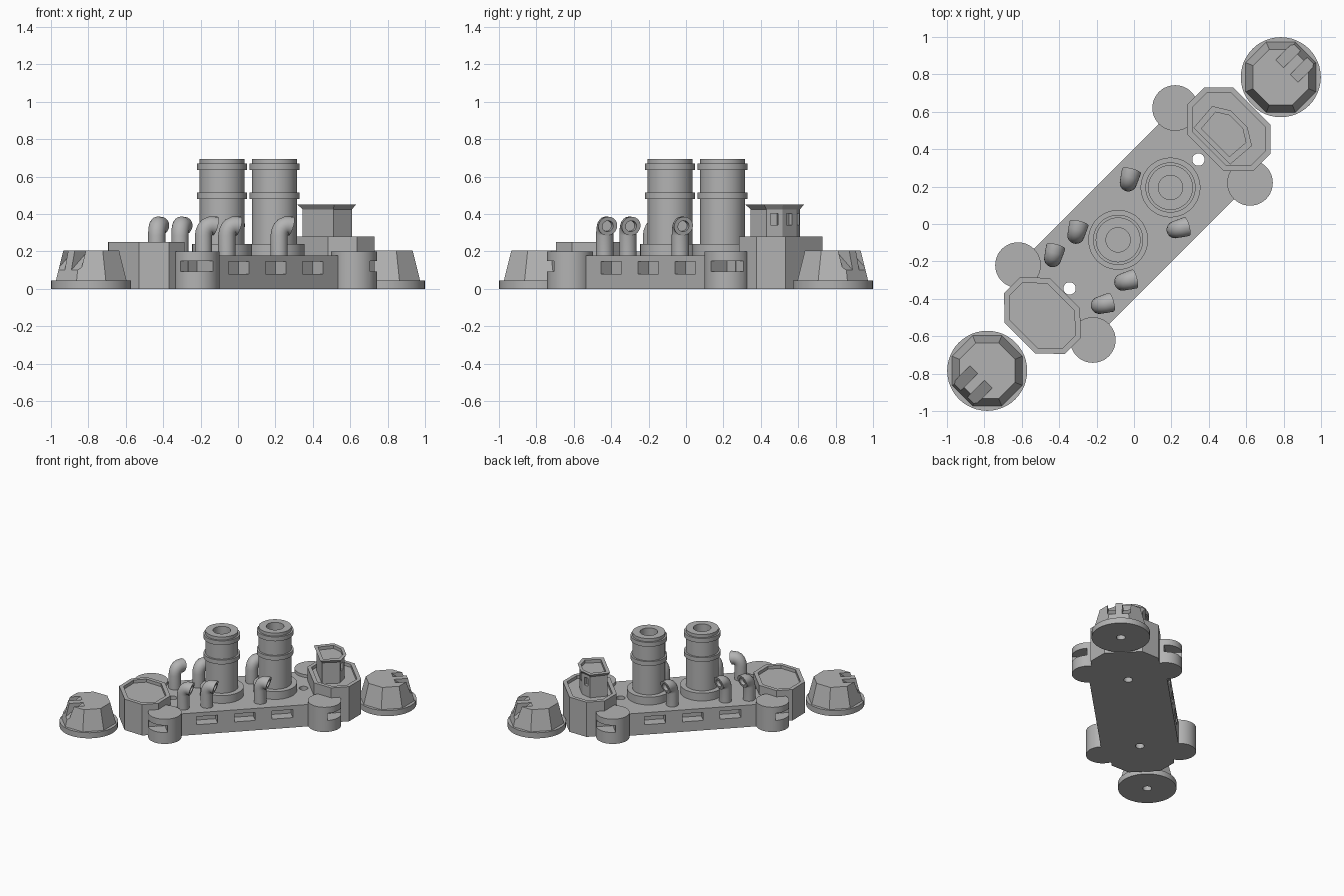
import bpy, bmesh, math
from mathutils import Matrix, Vector

if "Cube" in bpy.data.objects:
    bpy.data.objects.remove(bpy.data.objects["Cube"])

# Everything is laid out along the ship axis (x = length, y = width), then turned 45 degrees
TURN = Matrix.Rotation(math.radians(45), 4, 'Z')
grey = bpy.data.materials.new("warship_grey")
grey.diffuse_color = (0.45, 0.45, 0.45, 1)
grey.use_nodes = True
grey.node_tree.nodes["Principled BSDF"].inputs["Base Color"].default_value = grey.diffuse_color


def loft(name, rings, smooth=False, helper=False):
    """Skin a list of equal rings of points and cap both ends."""
    bm = bmesh.new()
    rows = [[bm.verts.new(p) for p in r] for r in rings]
    n = len(rows[0])
    for a, b in zip(rows, rows[1:]):
        for i in range(n):
            j = (i + 1) % n
            bm.faces.new((a[i], a[j], b[j], b[i]))
    bm.faces.new(rows[0][::-1])
    bm.faces.new(rows[-1])
    bmesh.ops.recalc_face_normals(bm, faces=bm.faces)
    bm.transform(TURN)
    me = bpy.data.meshes.new(name)
    bm.to_mesh(me)
    bm.free()
    me.materials.append(grey)
    ob = bpy.data.objects.new(name, me)
    bpy.context.collection.objects.link(ob)
    ob.hide_render = helper
    if smooth:
        smooth_edges(ob)
    return ob


def smooth_edges(ob):
    bpy.ops.object.select_all(action='DESELECT')
    ob.select_set(True)
    bpy.context.view_layer.objects.active = ob
    bpy.ops.object.shade_smooth_by_angle(angle=math.radians(35))


def flat(pts, z):
    return [(x, y, z) for x, y in pts]


def circle(cx, cy, r, n=48, phase=0.0):
    return [(cx + r * math.cos(phase + math.tau * i / n),
             cy + r * math.sin(phase + math.tau * i / n)) for i in range(n)]


def lathe(name, cx, cy, profile, n=48, **kw):
    return loft(name, [flat(circle(cx, cy, r, n), z) for r, z in profile], **kw)


def box(x0, x1, y0, y1, z0, z1):
    base = [(x0, y0), (x1, y0), (x1, y1), (x0, y1)]
    return loft("cutter", [flat(base, z0), flat(base, z1)], helper=True)


def carve(ob, cutters):
    """Subtract the cutters and bake the result."""
    for c in cutters:
        m = ob.modifiers.new("cut", 'BOOLEAN')
        m.operation, m.solver, m.object = 'DIFFERENCE', 'EXACT', c
    dg = bpy.context.evaluated_depsgraph_get()
    me = bpy.data.meshes.new_from_object(ob.evaluated_get(dg))
    ob.modifiers.clear()
    ob.data = me


def drop(cutters):
    for c in cutters:
        bpy.data.objects.remove(c)


# Main deckhouse with three window recesses per side and two bolt holes
W = 0.285
outline = [(-0.66, -W), (0.66, -W), (0.66, W), (-0.66, W)]
deck = loft("deckhouse", [flat(outline, 0), flat(outline, 0.177)])
cuts = [lathe("cutter", u, 0, [(0.033, -0.1), (0.033, 0.3)], 32, helper=True)
        for u in (-0.487, 0.487)]
for u in (-0.28, 0, 0.28):
    for s in (-1, 1):
        ys = sorted((s * (W - 0.08), s * (W + 0.1)))
        cuts.append(box(u - 0.078, u + 0.078, ys[0], ys[1], 0.08, 0.145))
carve(deck, cuts)
drop(cuts)

# Corner casemates, each with an outward quarter cut out for the gun port
for su in (-1, 1):
    for sv in (-1, 1):
        cu, cv = su * 0.594, sv * 0.283
        drum = lathe("casemate", cu, cv, [(0.122, 0), (0.122, 0.2)])
        xs = sorted((cu, cu + su * 0.3))
        ys = sorted((cv, cv + sv * 0.3))
        c = [box(xs[0], xs[1], ys[0], ys[1], 0.092, 0.15)]
        carve(drum, c)
        drop(c)
        smooth_edges(drum)


# Eight-sided gun platforms with a shallow sunken top
def octagon(c, hu, hv, cu, cv):
    q = [(hu, cv), (cu, hv), (-cu, hv), (-hu, cv)]
    return [(c + x, y) for x, y in q + [(x, -y) for x, y in q[::-1]]]


for name, c, hu, hv, cu, cv, top in (("aft_platform", -0.693, 0.17, 0.23, 0.06, 0.115, 0.25),
                                     ("fore_platform", 0.716, 0.176, 0.25, 0.067, 0.14, 0.28)):
    big = octagon(c, hu, hv, cu, cv)
    small = octagon(c, hu - 0.03, hv - 0.03, cu - 0.012, cv - 0.012)
    loft(name, [flat(big, 0), flat(big, top), flat(small, top), flat(small, top - 0.025)])

# Conning tower: six-sided, flared rim, sunken top, three windows forward
half = [(0.605, 0.117), (0.735, 0.127), (0.781, 0.053)]
plan = half + [(x, -y) for x, y in half[::-1]]


def grown(k):
    return [(0.7 + (x - 0.7) * k, y * k) for x, y in plan]


tower = loft("conning_tower", [flat(plan, 0.24), flat(plan, 0.425), flat(grown(1.18), 0.45),
                               flat(grown(0.9), 0.45), flat(grown(0.9), 0.425)])
cuts = []
for a, b in zip(plan[1:4], plan[2:5]):
    a, b = Vector(a), Vector(b)
    mid, t = (a + b) / 2, (b - a).normalized()
    nrm = Vector((-t.y, t.x))
    quad = [mid + t * i * 0.021 + nrm * j * 0.025 for i, j in ((-1, -1), (1, -1), (1, 1), (-1, 1))]
    cuts.append(loft("cutter", [flat(quad, 0.34), flat(quad, 0.403)], helper=True))
carve(tower, cuts)
drop(cuts)

# Two funnels with base collars, two bands and an open top
for u in (-0.12, 0.276):
    lathe("funnel_base", u, 0, [(0.16, 0.15), (0.16, 0.24)], smooth=True)
    lathe("funnel", u, 0, [(0.12, 0.2), (0.12, 0.48), (0.134, 0.48), (0.134, 0.515),
                           (0.12, 0.515), (0.12, 0.635), (0.134, 0.635), (0.134, 0.67),
                           (0.12, 0.67), (0.12, 0.695), (0.065, 0.695), (0.065, 0.56)],
          smooth=True)

# Cowl vents: (reach, height, tilt of ring, radius) along the bent pipe
PIPE = [(0, 0.15, 0, 0.046), (0, 0.285, 0, 0.046), (0.003, 0.302, 18, 0.046),
        (0.010, 0.318, 36, 0.047), (0.021, 0.331, 56, 0.048), (0.038, 0.337, 80, 0.05),
        (0.066, 0.335, 105, 0.052), (0.066, 0.335, 105, 0.03), (0.035, 0.337, 90, 0.028)]
for u in (-0.438, -0.262, 0.134):
    for s in (-1, 1):
        h = math.radians(30 * s)
        fwd, side = Vector((math.cos(h), math.sin(h), 0)), Vector((-math.sin(h), math.cos(h), 0))
        rings = []
        for d, z, tilt, r in PIPE:
            t = math.radians(tilt)
            across = -fwd * math.cos(t) + Vector((0, 0, math.sin(t)))
            mid = Vector((u, s * 0.177, z)) + fwd * d
            rings.append([mid + across * x + side * y for x, y in circle(0, 0, r, 24)])
        loft("cowl_vent", rings, smooth=True)

# End turrets: round base, tapered eight-sided house, two gun slots, peg hole below
for name, s in (("fore", 1), ("aft", -1)):
    c = s * 1.11
    base = lathe(name + "_turret_base", c, 0, [(0.214, 0), (0.214, 0.045)])
    k = math.cos(math.pi / 8)
    house = loft(name + "_turret_house",
                 [flat(circle(c, 0, r / k, 8, math.pi / 8), z) for r, z in ((0.192, 0.03), (0.149, 0.205))])
    peg = lathe("cutter", c, 0, [(0.033, -0.1), (0.033, 0.12)], 32, helper=True)
    slots = []
    for v in (-0.055, 0.055):
        prof = [(0.04, 0.21), (0.175, 0.1), (0.3, 0.1), (0.3, 0.3), (0.04, 0.3)]
        slots.append(loft("cutter", [[(c + s * x, v + w, z) for x, z in prof] for w in (-0.03, 0.03)],
                          helper=True))
    carve(base, [peg])
    carve(house, [peg] + slots)
    drop([peg] + slots)
    smooth_edges(base)
